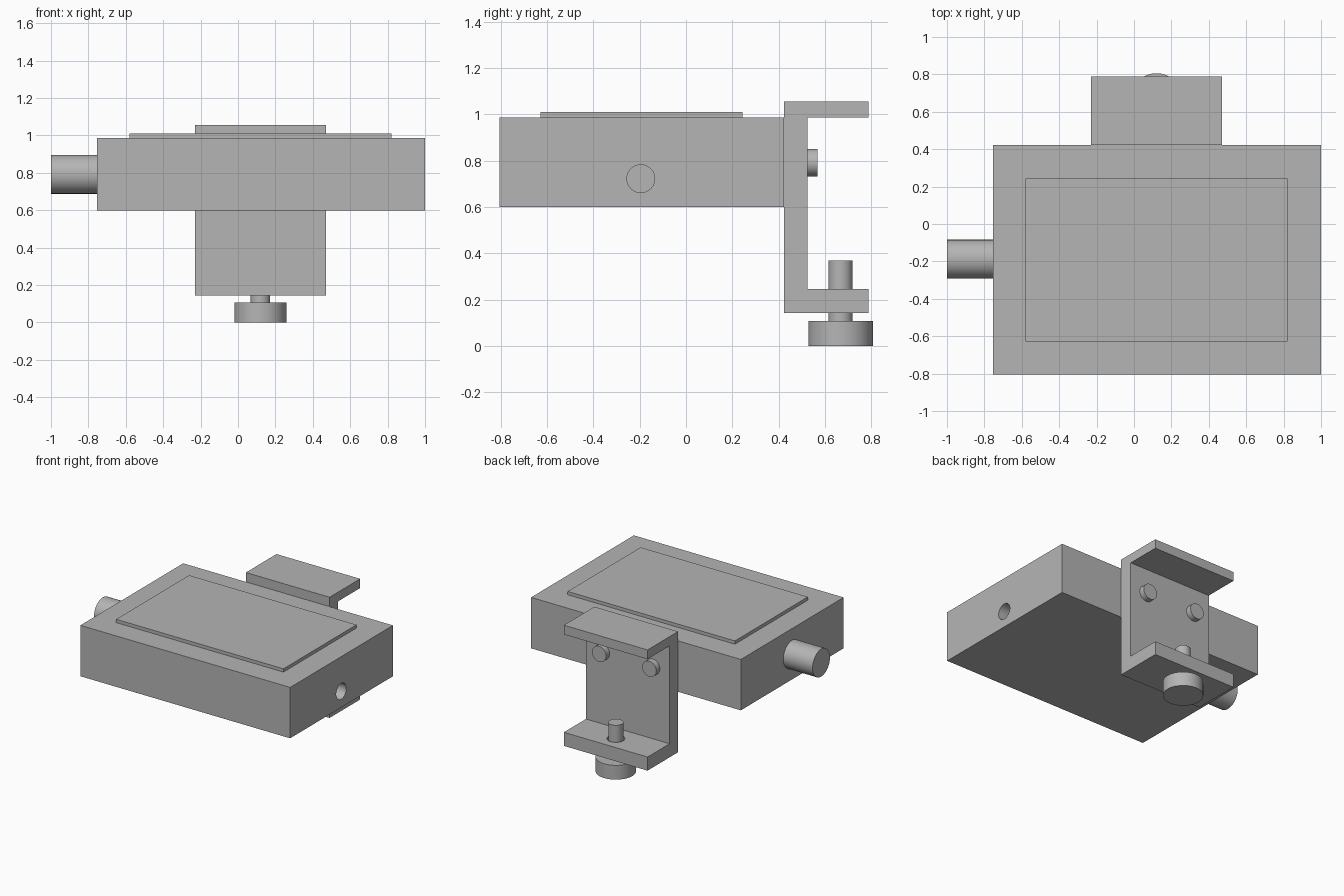
import bpy
import bmesh
from math import radians
from mathutils import Matrix, Vector

default = bpy.data.objects.get("Cube")
if default:
    bpy.data.objects.remove(default, do_unlink=True)

grey = bpy.data.materials.new("plain grey")
grey.use_nodes = True
tone = (0.46, 0.46, 0.46, 1)
grey.diffuse_color = tone
grey.node_tree.nodes["Principled BSDF"].inputs["Base Color"].default_value = tone


def finish(name, bm):
    bmesh.ops.recalc_face_normals(bm, faces=bm.faces)
    mesh = bpy.data.meshes.new(name)
    bm.to_mesh(mesh)
    bm.free()
    mesh.materials.append(grey)
    obj = bpy.data.objects.new(name, mesh)
    bpy.context.collection.objects.link(obj)
    return obj


def select_only(obj):
    bpy.ops.object.select_all(action='DESELECT')
    obj.select_set(True)
    bpy.context.view_layer.objects.active = obj


def smooth(obj):
    select_only(obj)
    bpy.ops.object.shade_smooth_by_angle(angle=radians(30))


def box(name, low, high):
    low, high = Vector(low), Vector(high)
    bm = bmesh.new()
    bmesh.ops.create_cube(bm, size=1, matrix=Matrix.Translation((low + high) / 2)
                          @ Matrix.Diagonal((*(high - low), 1)))
    return finish(name, bm)


def rod(name, start, end, radius):
    """Cylinder running from start to end."""
    start, end = Vector(start), Vector(end)
    axis = end - start
    turn = axis.to_track_quat('Z', 'Y').to_matrix().to_4x4()
    bm = bmesh.new()
    bmesh.ops.create_cone(bm, cap_ends=True, segments=64, radius1=radius, radius2=radius,
                          depth=axis.length, matrix=Matrix.Translation((start + end) / 2) @ turn)
    obj = finish(name, bm)
    smooth(obj)
    return obj


def drill(target, start, end, radius):
    cutter = rod("hole_cutter", start, end, radius)
    cutter.hide_render = True
    mod = target.modifiers.new("hole", 'BOOLEAN')
    mod.operation, mod.solver, mod.object = 'DIFFERENCE', 'EXACT', cutter
    select_only(target)
    bpy.ops.object.modifier_apply(modifier=mod.name)
    bpy.data.objects.remove(cutter, do_unlink=True)
    smooth(target)


# Main housing with a blind socket in its left side, and the raised top panel
housing = box("housing", (-0.755, -0.805, 0.6), (1, 0.423, 0.985))
drill(housing, (0.7, -0.195, 0.722), (1.1, -0.195, 0.722), 0.06)
box("top_panel", (-0.58, -0.628, 0.985), (0.82, 0.244, 1.01))

# Side peg
rod("side_peg", (-1, -0.188, 0.792), (-0.755, -0.188, 0.792), 0.104)

# C-shaped clamp bracket, extruded from its side profile (y, z)
profile = [(0.423, 0.143), (0.788, 0.143), (0.788, 0.246), (0.525, 0.246),
           (0.525, 0.986), (0.788, 0.986), (0.788, 1.056), (0.423, 1.056)]
bm = bmesh.new()
side = bm.faces.new([bm.verts.new((-0.23, y, z)) for y, z in profile])
extruded = bmesh.ops.extrude_face_region(bm, geom=[side])["geom"]
bmesh.ops.translate(bm, vec=(0.7, 0, 0),
                    verts=[v for v in extruded if isinstance(v, bmesh.types.BMVert)])
bracket = finish("clamp_bracket", bm)

# Clamp screw and knob, through a clearance hole in the lower flange
mid_x, screw_y = 0.12, 0.667
drill(bracket, (mid_x, screw_y, 0.12), (mid_x, screw_y, 0.3), 0.062)
rod("clamp_screw", (mid_x, screw_y, 0.108), (mid_x, screw_y, 0.37), 0.052)
rod("clamp_knob", (mid_x, screw_y, 0), (mid_x, screw_y, 0.108), 0.139)

# Pair of bolt heads on the bracket wall
for label, offset in (("left", 0.21), ("right", -0.21)):
    rod(label + "_bolt_head", (mid_x + offset, 0.525, 0.791),
        (mid_x + offset, 0.568, 0.791), 0.059)
